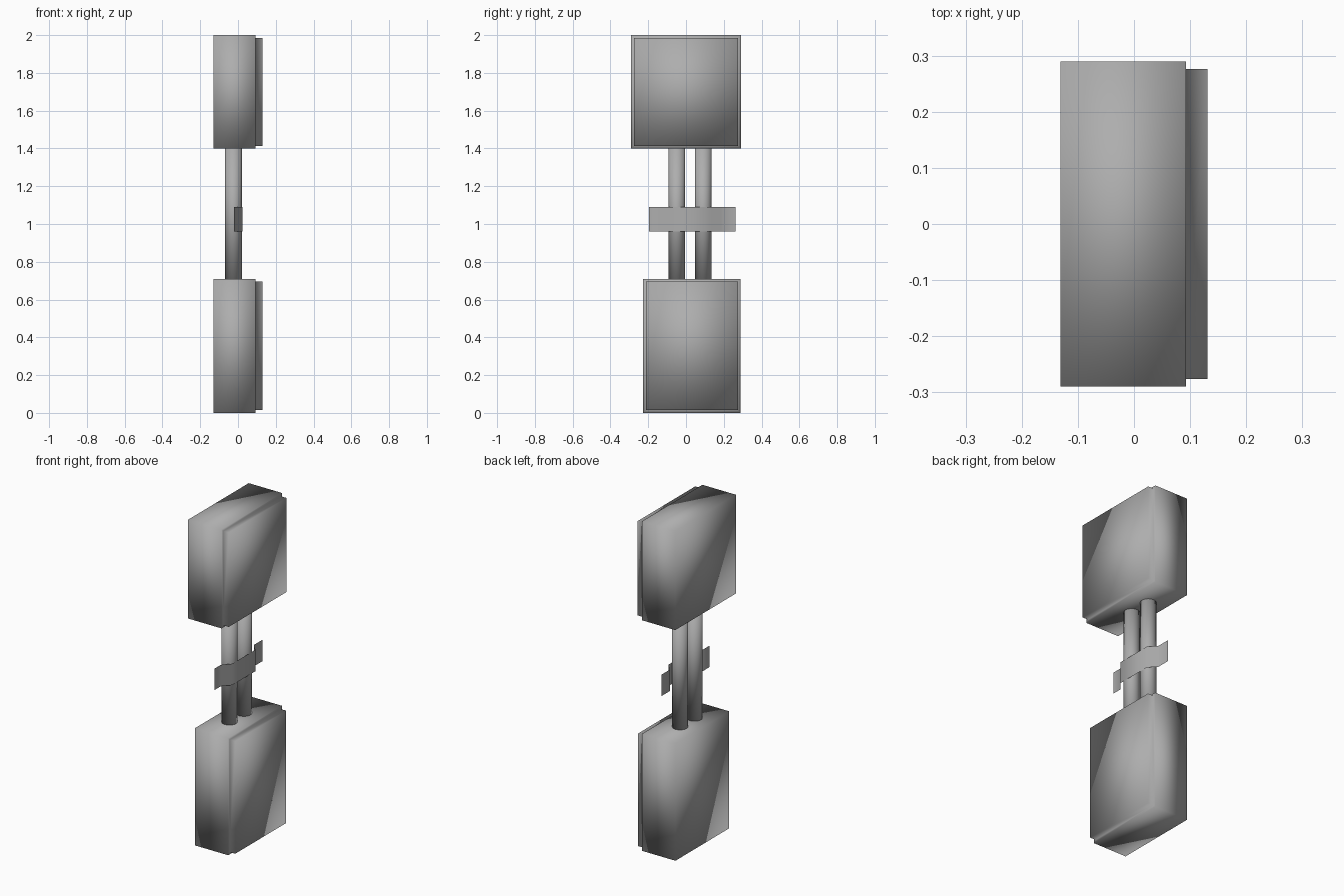
import bpy, bmesh
from mathutils import Matrix, Vector

if "Cube" in bpy.data.objects:
    bpy.data.objects.remove(bpy.data.objects["Cube"])

grey = bpy.data.materials.new("dark_grey")
grey.diffuse_color = (0.42, 0.42, 0.42, 1)
grey.use_nodes = True
grey.node_tree.nodes["Principled BSDF"].inputs["Base Color"].default_value = grey.diffuse_color


def finish(name, bm):
    """Turn a bmesh into a fully smooth-shaded grey object."""
    bmesh.ops.recalc_face_normals(bm, faces=bm.faces)
    mesh = bpy.data.meshes.new(name)
    bm.to_mesh(mesh)
    bm.free()
    mesh.materials.append(grey)
    for p in mesh.polygons:
        p.use_smooth = True
    obj = bpy.data.objects.new(name, mesh)
    bpy.context.collection.objects.link(obj)
    return obj


def padded_box(name, y0, y1, z0, z1, x0=-0.131, x1=0.093, lip=0.038, inset=0.014):
    """Box with an inset raised panel on its +x face."""
    bm = bmesh.new()
    size = (x1 - x0, y1 - y0, z1 - z0)
    mid = ((x0 + x1) / 2, (y0 + y1) / 2, (z0 + z1) / 2)
    bmesh.ops.create_cube(bm, size=1,
                          matrix=Matrix.Translation(mid) @ Matrix.Diagonal((*size, 1)))
    bm.normal_update()
    front = max(bm.faces, key=lambda f: f.calc_center_median().x)
    bmesh.ops.inset_region(bm, faces=[front], thickness=inset, use_even_offset=True)
    ext = bmesh.ops.extrude_discrete_faces(bm, faces=[front])["faces"][0]
    bmesh.ops.translate(bm, verts=ext.verts, vec=Vector((lip, 0, 0)))
    return finish(name, bm)


# Upper and lower boxes
padded_box("upper_box", -0.29, 0.29, 1.40, 2.0)
padded_box("lower_box", -0.227, 0.288, 0.0, 0.71)

# Two connecting poles
for name, y in (("pole_left", -0.048), ("pole_right", 0.091)):
    bm = bmesh.new()
    bmesh.ops.create_cone(bm, cap_ends=True, segments=24, radius1=0.044, radius2=0.044,
                          depth=0.70, matrix=Matrix.Translation((-0.024, y, 1.055)))
    finish(name, bm)

# Thin strap bent over the poles
bm = bmesh.new()
path = [(-0.020, -0.197), (-0.020, -0.137), (0.023, -0.087),
        (0.023, 0.135), (-0.020, 0.181), (-0.020, 0.263)]
rows = [[bm.verts.new((x, y, z)) for x, y in path] for z in (0.96, 1.09)]
for i in range(len(path) - 1):
    bm.faces.new((rows[0][i], rows[0][i + 1], rows[1][i + 1], rows[1][i]))
finish("strap", bm)
